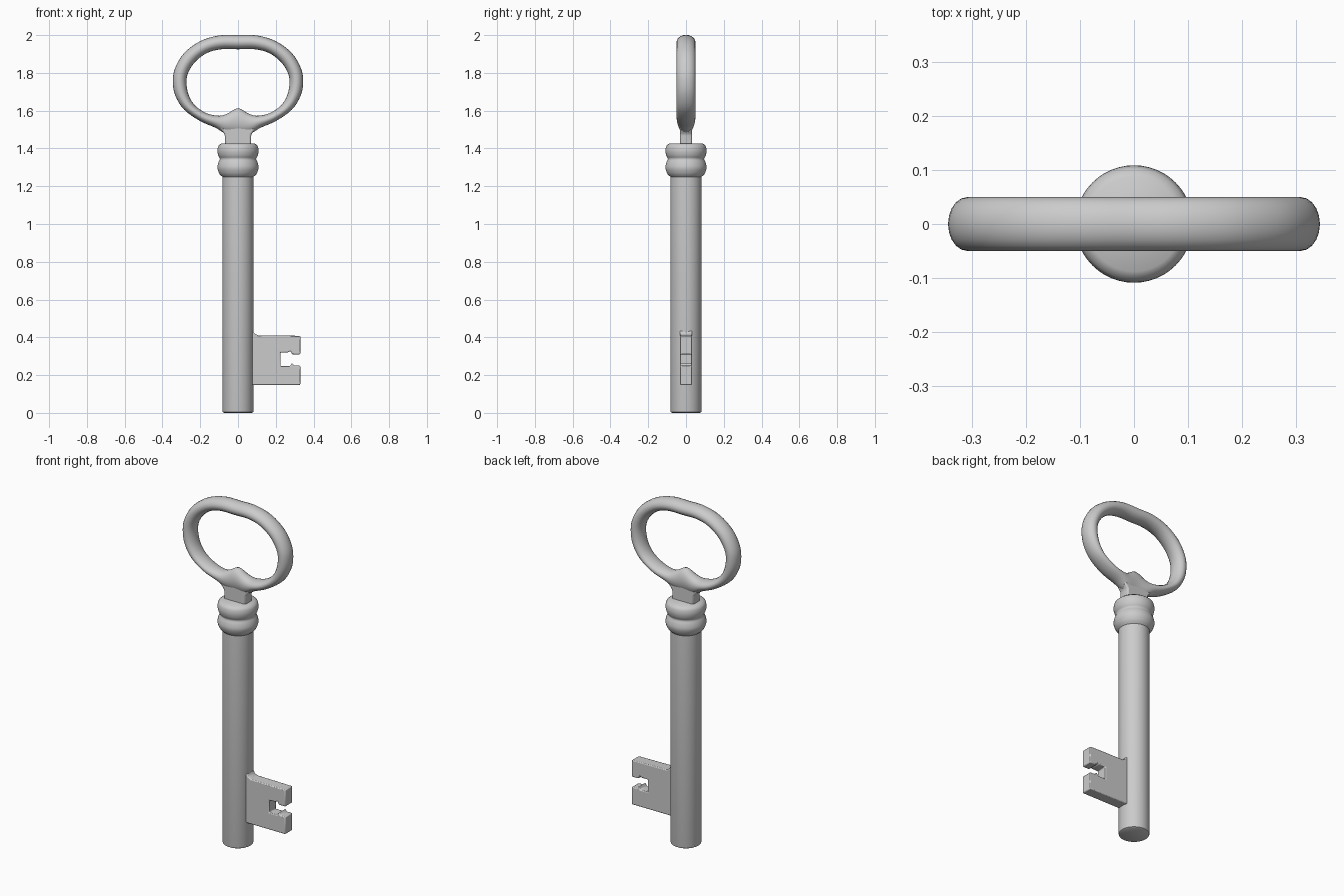
import bpy, bmesh, math
from mathutils import Vector

if "Cube" in bpy.data.objects:
    bpy.data.objects.remove(bpy.data.objects["Cube"])


def finish(name, bm, angle=40):
    bmesh.ops.remove_doubles(bm, verts=bm.verts, dist=1e-5)
    bmesh.ops.recalc_face_normals(bm, faces=bm.faces)
    me = bpy.data.meshes.new(name)
    bm.to_mesh(me)
    bm.free()
    ob = bpy.data.objects.new(name, me)
    bpy.context.collection.objects.link(ob)
    bpy.ops.object.select_all(action='DESELECT')
    ob.select_set(True)
    bpy.context.view_layer.objects.active = ob
    bpy.ops.object.shade_smooth_by_angle(angle=math.radians(angle))
    return ob


def catmull(pts, i, t):
    a, b, c, d = (pts[(i + k) % len(pts)] for k in (-1, 0, 1, 2))
    return 0.5 * (2 * b + (c - a) * t + (2 * a - 5 * b + 4 * c - d) * t * t
                  + (3 * b - a - 3 * c + d) * t ** 3)


def lathe(name, profile, steps=48):
    bm = bmesh.new()
    vs = [bm.verts.new((r, 0, z)) for r, z in profile]
    es = [bm.edges.new(p) for p in zip(vs, vs[1:])]
    bmesh.ops.spin(bm, geom=vs + es, cent=(0, 0, 0), axis=(0, 0, 1),
                   angle=math.tau, steps=steps)
    return finish(name, bm)


def plate(name, outline, half, bevel):
    bm = bmesh.new()
    face = bm.faces.new([bm.verts.new((x, -half, z)) for x, z in outline])
    ext = bmesh.ops.extrude_face_region(bm, geom=[face])
    moved = [v for v in ext['geom'] if isinstance(v, bmesh.types.BMVert)]
    bmesh.ops.translate(bm, verts=moved, vec=(0, 2 * half, 0))
    ob = finish(name, bm)
    mod = ob.modifiers.new("soft_edges", 'BEVEL')
    mod.width, mod.segments = bevel, 2
    return ob


# Shaft with softened tip
lathe("shaft", [(0, 0), (0.074, 0), (0.081, 0.004), (0.083, 0.012),
                (0.083, 1.28), (0, 1.28)])

# Double-bead collar
beads = [Vector(p) for p in [(0.083, 1.25), (0.096, 1.262), (0.109, 1.295),
         (0.104, 1.325), (0.096, 1.345), (0.104, 1.362), (0.109, 1.388),
         (0.103, 1.415), (0.088, 1.427)]]
curve = [catmull(beads, i, t / 3) for i in range(1, len(beads) - 2) for t in range(3)]
lathe("collar", [(0, 1.25)] + [tuple(p) for p in beads[:1] + curve + beads[-2:]]
      + [(0, 1.427)])

# Flat neck flaring into the bow
right = [(0.07, 1.41), (0.07, 1.475), (0.1, 1.515), (0.06, 1.56)]
plate("neck", right + [(0, 1.585)] + [(-x, z) for x, z in reversed(right)], 0.033, 0.008)

# Bow: outer x, z, inner x, z, half depth; top to bottom, then mirrored
half = [(0, 2.0, 0, 1.925, 0.05), (0.1, 1.998, 0.09, 1.925, 0.05),
        (0.2, 1.968, 0.165, 1.905, 0.05), (0.285, 1.905, 0.225, 1.86, 0.05),
        (0.333, 1.825, 0.262, 1.805, 0.05), (0.345, 1.755, 0.273, 1.75, 0.05),
        (0.332, 1.68, 0.26, 1.68, 0.05), (0.285, 1.605, 0.225, 1.625, 0.05),
        (0.2, 1.545, 0.165, 1.586, 0.05), (0.12, 1.51, 0.1, 1.573, 0.047),
        (0.07, 1.482, 0.055, 1.585, 0.043), (0, 1.475, 0, 1.613, 0.04)]
loop = [Vector(p) for p in half]
loop += [Vector((-p[0], p[1], -p[2], p[3], p[4])) for p in reversed(half[1:-1])]
bm = bmesh.new()
rings = []
for i in range(len(loop)):
    for t in range(4):
        ox, oz, ix, iz, d = catmull(loop, i, t / 4)
        ring = []
        for k in range(20):
            a = math.tau * k / 20
            f = 0.5 + 0.5 * math.cos(a)
            ring.append(bm.verts.new((ix + (ox - ix) * f, d * math.sin(a),
                                      iz + (oz - iz) * f)))
        rings.append(ring)
for i, r in enumerate(rings):
    n = rings[(i + 1) % len(rings)]
    for k in range(20):
        j = (k + 1) % 20
        bm.faces.new((r[k], r[j], n[j], n[k]))
finish("bow", bm, 60)

# Bit with keyed notch
plate("bit", [(0.04, 0.148), (0.33, 0.148), (0.33, 0.25), (0.297, 0.25),
              (0.285, 0.264), (0.275, 0.247), (0.225, 0.247), (0.225, 0.32),
              (0.265, 0.32), (0.278, 0.328), (0.286, 0.31), (0.33, 0.31),
              (0.33, 0.408), (0.105, 0.411), (0.088, 0.42), (0.08, 0.435),
              (0.04, 0.435)], 0.033, 0.005)
